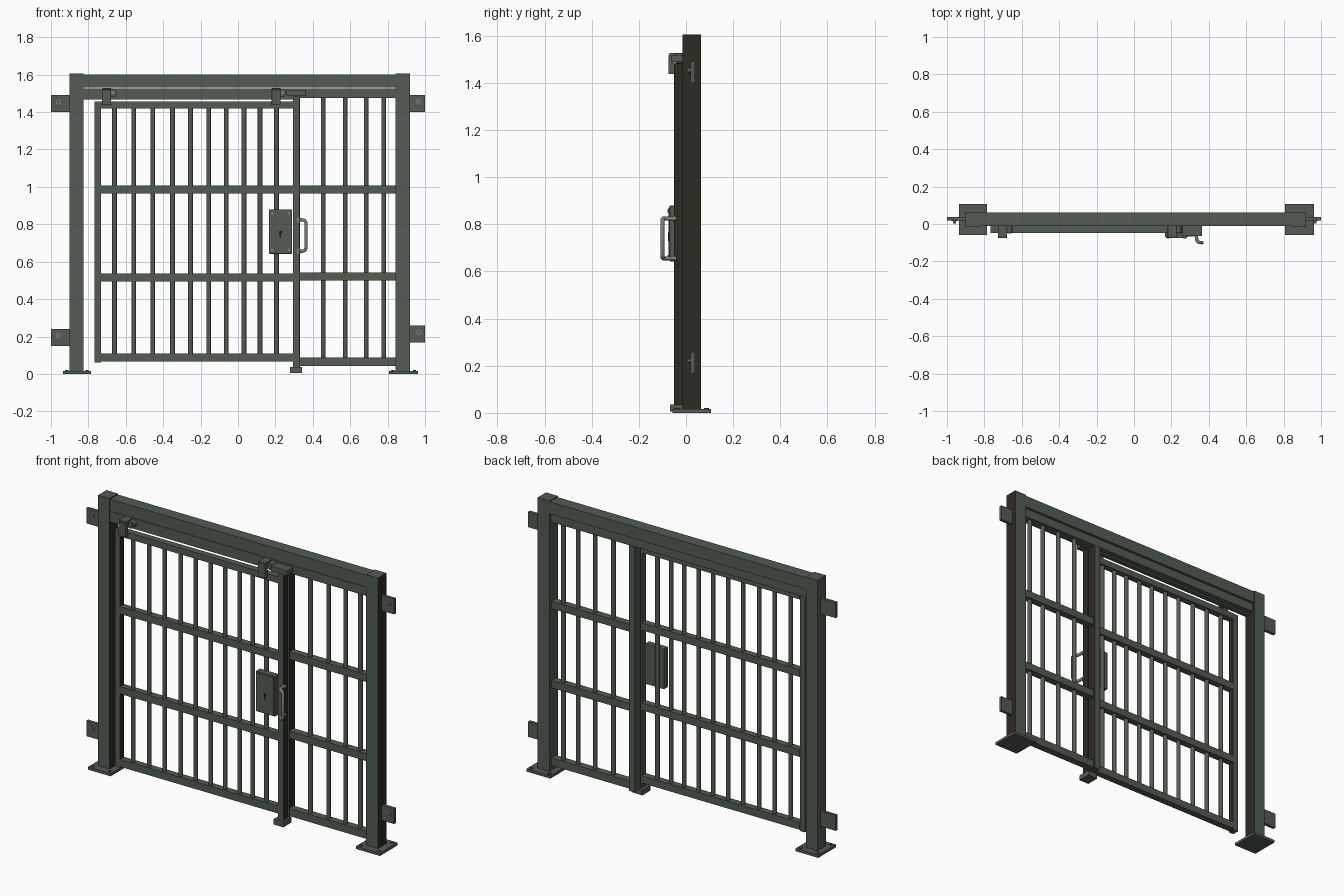
import bpy, math
from mathutils import Vector

if "Cube" in bpy.data.objects:
    bpy.data.objects.remove(bpy.data.objects["Cube"])


def material(name, rgb):
    m = bpy.data.materials.new(name)
    m.diffuse_color = (*rgb, 1)
    m.use_nodes = True
    m.node_tree.nodes["Principled BSDF"].inputs["Base Color"].default_value = m.diffuse_color
    return m


GREEN = material("green grey paint", (0.085, 0.106, 0.085))
DARK = material("dark weathered paint", (0.026, 0.025, 0.016))
STEEL = material("worn steel", (0.21, 0.22, 0.20))
BLACK = material("keyhole black", (0.008, 0.008, 0.008))


def box(name, x, y, z, mat=GREEN, bevel=0.0, dark_side=False):
    """Box from (min, max) ranges; dark_side gives its +x face the dark paint."""
    bpy.ops.mesh.primitive_cube_add(size=1)
    o = bpy.context.object
    o.name = name
    o.data.name = name
    for v in o.data.vertices:
        v.co = Vector([r[0] if c < 0 else r[1] for r, c in zip((x, y, z), v.co)])
    o.data.materials.append(mat)
    if dark_side:
        o.data.materials.append(DARK)
        for p in o.data.polygons:
            if all(o.data.vertices[i].co.x > x[1] - 1e-5 for i in p.vertices):
                p.material_index = 1
    if bevel:
        b = o.modifiers.new("bevel", 'BEVEL')
        b.width = bevel
        b.segments = 2
    return o


def rod(name, a, b, r, mat=GREEN, sides=16):
    """Cylinder between two points."""
    a, b = Vector(a), Vector(b)
    bpy.ops.mesh.primitive_cylinder_add(vertices=sides, radius=r, depth=(b - a).length,
                                        location=(a + b) / 2)
    o = bpy.context.object
    o.name = name
    o.rotation_euler = (b - a).to_track_quat('Z', 'Y').to_euler()
    o.data.materials.append(mat)
    if sides > 8:
        bpy.ops.object.shade_smooth_by_angle(angle=math.radians(40))
    return o


# Main frame: posts, head beam and the track below it
box("left_post", (-0.90, -0.825), (-0.015, 0.064), (0.015, 1.605), dark_side=True)
box("right_post", (0.843, 0.92), (-0.015, 0.064), (0.015, 1.605), dark_side=True)
box("head_beam", (-0.825, 0.843), (-0.010, 0.062), (1.530, 1.600))
box("door_track", (-0.825, 0.843), (-0.008, 0.050), (1.476, 1.527))
box("track_lip", (-0.825, 0.297), (-0.008, 0.020), (1.466, 1.476))

# Base plates with anchor bolts
for side, x0, x1 in (("left", -0.935, -0.787), ("right", 0.807, 0.963)):
    box(side + "_base_plate", (x0, x1), (-0.058, 0.107), (0, 0.016))
    for x in (x0 + 0.02, x1 - 0.02):
        for y in (-0.038, 0.087):
            rod(side + "_anchor_bolt", (x, y, 0.014), (x, y, 0.021), 0.010, GREEN, 6)

# Wall tabs with bolts
for side, x0, x1, bx, z0, z1 in (("left", -1.0, -0.9, -0.96, 1.40, 1.49),
                                 ("left", -1.0, -0.9, -0.96, 0.15, 0.24),
                                 ("right", 0.92, 1.0, 0.967, 1.40, 1.49),
                                 ("right", 0.92, 1.0, 0.967, 0.168, 0.258)):
    box(side + "_wall_tab", (x0, x1), (0.020, 0.038), (z0, z1))
    zc = (z0 + z1) / 2 + 0.009
    rod(side + "_tab_washer", (bx, 0.021, zc), (bx, 0.015, zc), 0.015, STEEL)
    rod(side + "_tab_bolt", (bx, 0.016, zc), (bx, 0.004, zc), 0.009, STEEL, 6)

# Fixed side panel
box("fixed_panel_post", (0.297, 0.332), (0.000, 0.056), (0.036, 1.476), dark_side=True)
for z0, z1 in ((0.043, 0.088), (0.50, 0.543), (0.965, 1.008)):
    box("fixed_panel_rail", (0.332, 0.843), (0.002, 0.044), (z0, z1))
for x in (0.455, 0.573, 0.685, 0.78):
    rod("fixed_panel_bar", (x, 0.023, 0.06), (x, 0.023, 1.48), 0.0125)

# Sliding door
box("door_left_stile", (-0.766, -0.733), (-0.049, -0.010), (0.060, 1.456), dark_side=True)
box("door_right_stile", (0.294, 0.330), (-0.050, -0.010), (0.032, 1.483), dark_side=True)
for z0, z1 in ((0.067, 0.110), (0.495, 0.538), (0.965, 1.008), (1.420, 1.457)):
    box("door_rail", (-0.733, 0.294), (-0.048, -0.009), (z0, z1))
for x in (-0.66, -0.557, -0.455, -0.35, -0.254, -0.156, -0.062, 0.032, 0.118, 0.206):
    rod("door_bar", (x, -0.030, 0.09), (x, -0.030, 1.44), 0.0125)

# Hangers with rollers on the track
for x0 in (-0.727, 0.180):
    x1 = x0 + 0.048
    box("hanger_plate", (x0, x1), (-0.075, -0.048), (1.437, 1.520), bevel=0.003)
    box("hanger_top", (x0, x1), (-0.070, -0.008), (1.508, 1.528), bevel=0.003)
    rod("hanger_roller", (x1 + 0.008, -0.045, 1.503), (x1 + 0.008, -0.008, 1.503), 0.021)
    rod("roller_axle", (x1 + 0.012, -0.052, 1.503), (x1 + 0.012, -0.040, 1.503), 0.009, STEEL)

# Door stop on the track and floor guide
box("door_stop", (0.258, 0.364), (-0.064, -0.008), (1.488, 1.517))
box("floor_guide", (0.277, 0.342), (-0.068, 0.010), (0.006, 0.036))

# Lock box with face plate, screws and keyhole
box("lock_box", (0.165, 0.290), (-0.070, -0.032), (0.642, 0.880), GREEN, 0.004)
box("lock_face_plate", (0.172, 0.283), (-0.074, -0.069), (0.650, 0.872))
for x in (0.184, 0.271):
    for z in (0.664, 0.858):
        rod("lock_screw", (x, -0.072, z), (x, -0.078, z), 0.007, STEEL, 12)
rod("keyhole_round", (0.227, -0.073, 0.757), (0.227, -0.0755, 0.757), 0.008, BLACK)
box("keyhole_slot", (0.223, 0.231), (-0.0755, -0.073), (0.730, 0.757), BLACK)

# Pull handle: bent round bar swept along a rounded path
pts = []
for z, s in ((0.824, 1), (0.656, -1)):
    arm = [(0.334, -0.040, z), (0.335, -0.085, z), (0.342, -0.096, z),
           (0.356, -0.099, z - s * 0.003), (0.363, -0.100, z - s * 0.016)]
    pts += arm if s > 0 else arm[::-1]
cu = bpy.data.curves.new("pull_handle", 'CURVE')
cu.dimensions = '3D'
cu.bevel_depth = 0.009
cu.bevel_resolution = 3
cu.use_fill_caps = True
sp = cu.splines.new('POLY')
sp.points.add(len(pts) - 1)
for p, co in zip(sp.points, pts):
    p.co = (*co, 1)
cu.materials.append(STEEL)
handle = bpy.data.objects.new("pull_handle", cu)
bpy.context.collection.objects.link(handle)
for z in (0.824, 0.656):
    rod("handle_mount", (0.326, -0.049, z), (0.326, -0.056, z), 0.014, STEEL)
